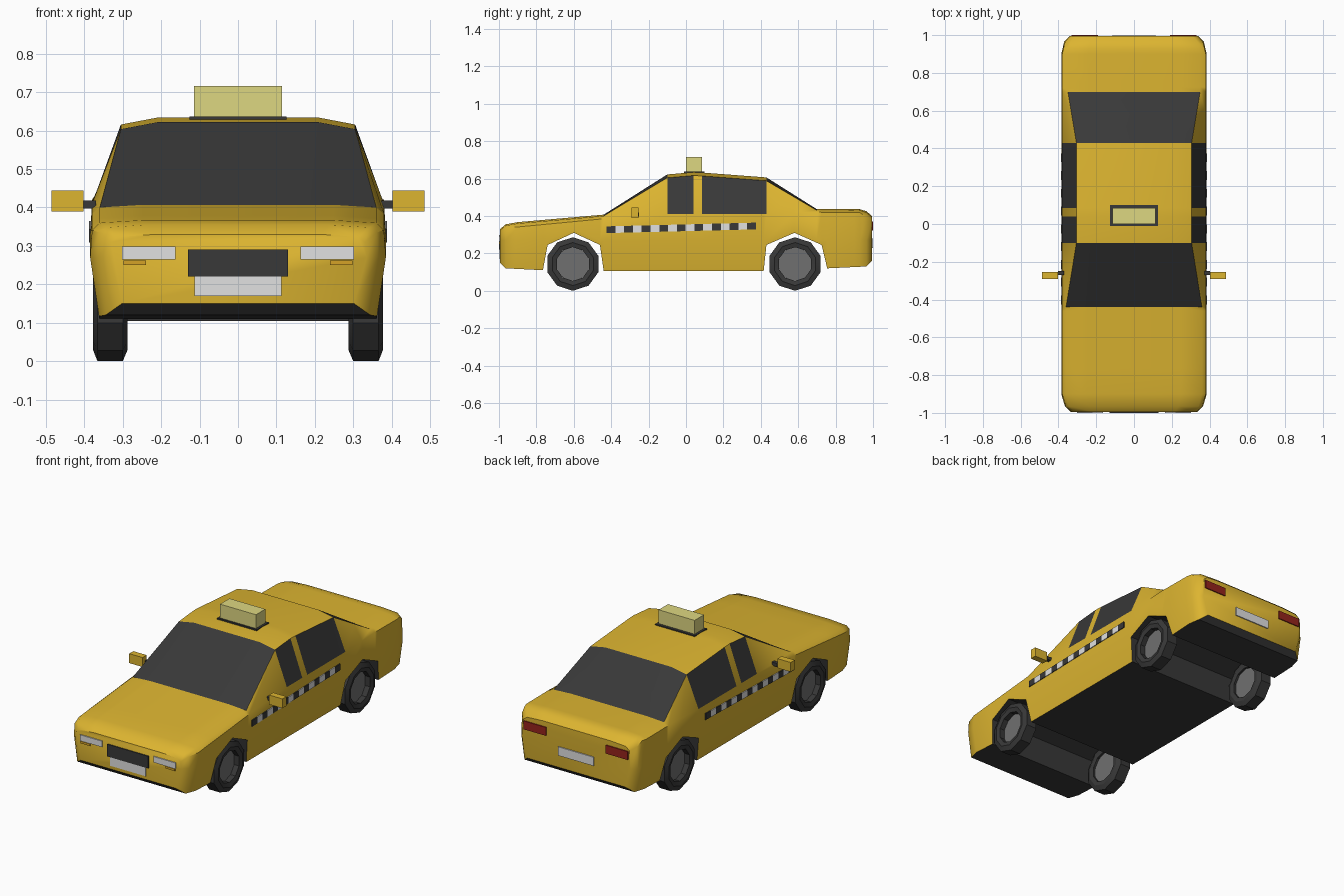
import bpy, bmesh
from math import sin, cos, pi, radians
from mathutils import Matrix

if "Cube" in bpy.data.objects:
    bpy.data.objects.remove(bpy.data.objects["Cube"])


def material(name, rgb):
    m = bpy.data.materials.new(name)
    m.use_nodes = True
    m.diffuse_color = (*rgb, 1)
    bsdf = m.node_tree.nodes["Principled BSDF"]
    bsdf.inputs["Base Color"].default_value = (*rgb, 1)
    bsdf.inputs["Roughness"].default_value = 0.6
    return m


YELLOW = material("yellow paint", (0.72, 0.46, 0.03))
DARK = material("dark trim and glass", (0.04, 0.04, 0.04))
WHITE = material("white", (0.75, 0.75, 0.75))
GREY = material("hub grey", (0.16, 0.16, 0.16))
CREAM = material("sign cream", (0.73, 0.68, 0.22))
RED = material("tail red", (0.3, 0.018, 0.012))
AMBER = material("indicator amber", (0.66, 0.36, 0.02))


def finish(name, bm, mats, angle=40):
    """Turn a bmesh into an object, smooth below the angle and within one colour."""
    bmesh.ops.recalc_face_normals(bm, faces=bm.faces)
    for f in bm.faces:
        f.smooth = True
    for e in bm.edges:
        if len(e.link_faces) == 2:
            a, b = e.link_faces
            e.smooth = (a.material_index == b.material_index
                        and e.calc_face_angle(0) < radians(angle))
    mesh = bpy.data.meshes.new(name)
    bm.to_mesh(mesh)
    bm.free()
    for m in mats:
        mesh.materials.append(m)
    ob = bpy.data.objects.new(name, mesh)
    bpy.context.collection.objects.link(ob)
    return ob


def box(name, x, y, z, mat, shear=0):
    """Box between (min, max) pairs; shear raises z along y."""
    bm = bmesh.new()
    bmesh.ops.create_cube(bm, size=1)
    for v in bm.verts:
        v.co = [r[0] + (c + 0.5) * (r[1] - r[0]) for c, r in zip(v.co, (x, y, z))]
        v.co.z += shear * v.co.y
    return finish(name, bm, [mat], 20)


def sample(line, y):
    """Linear interpolation along a list of (y, value) points."""
    for (y0, v0), (y1, v1) in zip(line, line[1:]):
        if y <= y1:
            return v0 + (v1 - v0) * (y - y0) / (y1 - y0)
    return line[-1][1]


# Body lines along the length
END = 0.994
HOOD, ROOF_A, ROOF_B, BOOT = -0.44, -0.1, 0.43, 0.7
bottom = [(-END, .15), (-.965, .12), (-.765, .11), (-.74, .245), (-.6, .31), (-.46, .245),
          (HOOD, .105), (.415, .105), (.43, .245), (.58, .31), (.725, .245), (.755, .12),
          (.965, .13), (END, .16)]
width = [(-END, .87), (-.965, .95), (-.9, 1), (.9, 1), (.965, .96), (END, .89)]
top = [(-END, .33), (-.965, .355), (-.9, .367), (HOOD, .407), (ROOF_A, .622), (.04, .634),
       (.085, .632), (ROOF_B, .606), (BOOT, .436), (.93, .436), (.965, .425), (END, .4)]
belt = [(-END, .31), (-.965, .335), (HOOD, .385), (ROOF_A, .41), (ROOF_B, .41), (BOOT, .42),
        (.93, .418), (END, .375)]
edge = [(HOOD, .36), (ROOF_A, .305), (ROOF_B, .305), (BOOT, .35), (END, .35)]
drop = [(HOOD, .007), (ROOF_A, .018), (ROOF_B, .018), (BOOT, .006), (END, .006)]


def section(y):
    zb, zt, w = sample(bottom, y), sample(top, y), sample(width, y)
    we = sample(edge, max(y, HOOD))
    zm = max(.27, zb + .02)
    half = [(.385 - max(0, .27 - zb) * .15 - (.02 if abs(y) == END else 0), zb), (.385, zm),
            (.38, sample(belt, y)), (we, zt - sample(drop, max(y, HOOD))), (we * .69, zt)]
    return [(x * w, y, z) for x, z in half] + [(-x * w, y, z) for x, z in reversed(half)]


# Body: lofted shell, with glass and underside coloured by region
bm = bmesh.new()
stations = sorted({y for line in (bottom, width, top) for y, _ in line})
rings = [[bm.verts.new(p) for p in section(y)] for y in stations]
for y0, y1, a, b in zip(stations, stations[1:], rings, rings[1:]):
    mid = (y0 + y1) / 2
    for i in range(10):
        j = (i + 1) % 10
        f = bm.faces.new((a[i], a[j], b[j], b[i]))
        underside = i == 9
        screen = i in (3, 4, 5) and (HOOD < mid < ROOF_A or ROOF_B < mid < BOOT)
        side_glass = i in (2, 6) and ROOF_A < mid < ROOF_B and not .04 < mid < .085
        f.material_index = int(underside or screen or side_glass)
bm.faces.new(rings[0])
bm.faces.new(rings[-1])
finish("body", bm, [YELLOW, DARK])

# Front and rear fittings
front, rear = (-1, -.99), (.99, 1)
box("grille", (-.13, .13), front, (.22, .29), DARK)
box("front_plate", (-.113, .113), (-.998, -.99), (.17, .22), WHITE)
box("rear_plate", (-.113, .113), rear, (.23, .28), WHITE)


def tyre(name, sx, y, r=.143, sides=10):
    """Tyre ring turned around the axle from a closed profile of (radius, x)."""
    profile = [(.09, .37), (.115, .377), (r, .366), (r, .3), (.115, .288), (.09, .292)]
    bm = bmesh.new()
    loops = []
    for k in range(sides):
        t = 2 * pi * k / sides
        loops.append([bm.verts.new((sx * x, y + q * sin(t), r + q * cos(t))) for q, x in profile])
    n = len(profile)
    for k in range(sides):
        a, b = loops[k], loops[(k + 1) % sides]
        for i in range(n):
            bm.faces.new((a[i], a[(i + 1) % n], b[(i + 1) % n], b[i]))
    finish(name, bm, [DARK], 25)


def hub(name, sx, y):
    bm = bmesh.new()
    bmesh.ops.create_cone(bm, cap_ends=True, segments=20, radius1=.089, radius2=.089, depth=.035,
                          matrix=Matrix.Translation((sx * .322, y, .143))
                          @ Matrix.Rotation(pi / 2, 4, 'Y'))
    finish(name, bm, [GREY])


# Paired parts
for sx, side in ((1, "left"), (-1, "right")):
    def span(a, b):
        return tuple(sorted((sx * a, sx * b)))

    for y, end in ((-.605, "front"), (.583, "rear")):
        tyre(f"{end}_{side}_tyre", sx, y)
        hub(f"{end}_{side}_hub", sx, y)
    box(f"{side}_headlight", span(.163, .302), front, (.264, .298), WHITE)
    box(f"{side}_indicator", span(.24, .298), front, (.25, .262), AMBER)
    box(f"{side}_tail_light", span(.19, .33), rear, (.322, .37), RED)
    box(f"{side}_mirror", span(.402, .486), (-.292, -.255), (.39, .444), YELLOW)
    box(f"{side}_mirror_arm", span(.37, .403), (-.27, -.25), (.398, .418), DARK)
    # Checkered stripe along the doors
    count, start, step = 17, -.425, .047
    for k in range(count):
        y = start + k * step
        box(f"{side}_check_{k + 1}", span(.379, .3875), (y, y + step), (.319, .355),
            WHITE if k % 2 else DARK, .025)

# Roof sign
box("sign_base", (-.126, .126), (-.01, .1), (.618, .637), DARK)
box("roof_sign", (-.114, .114), (0, .085), (.635, .716), CREAM)
